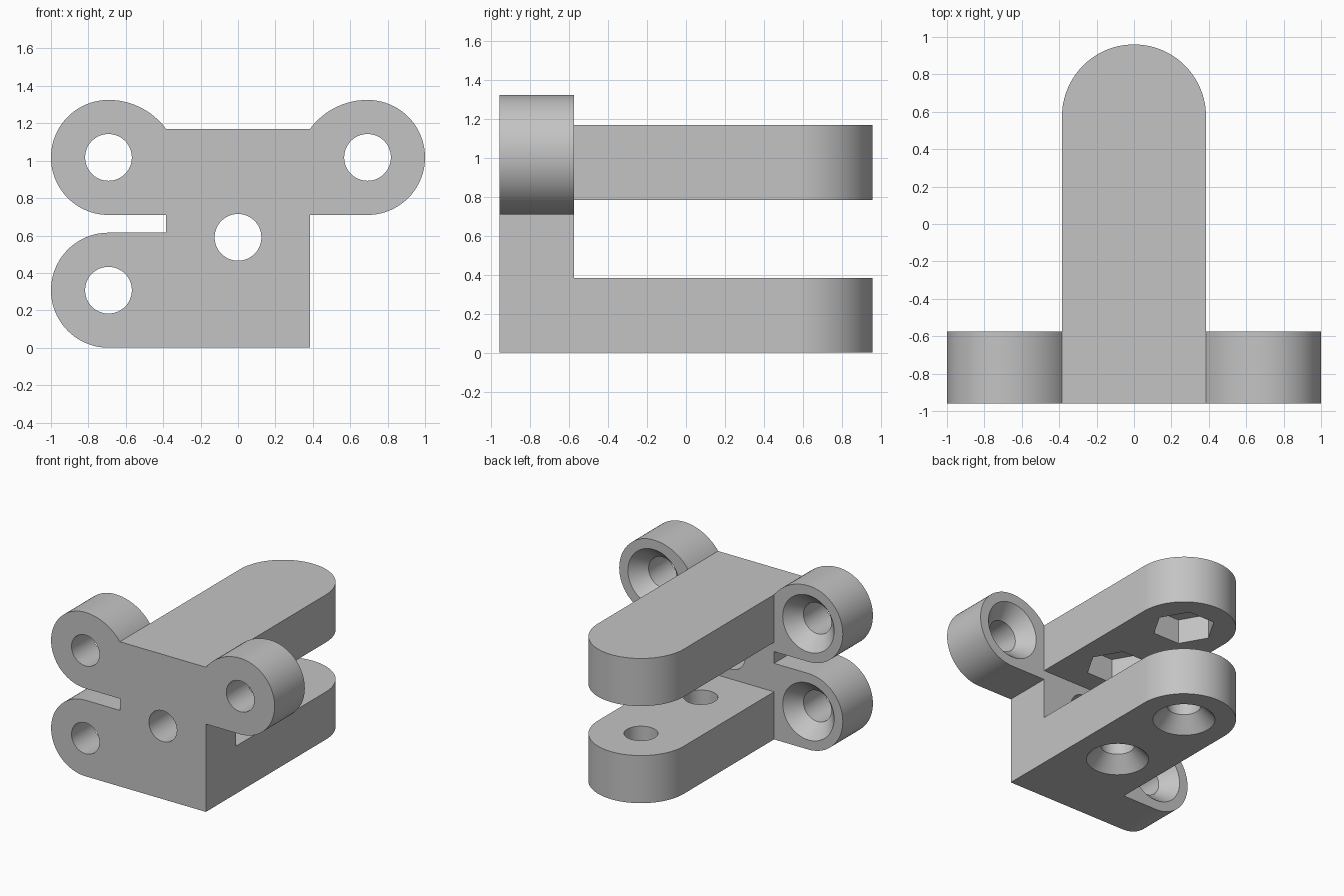
import bpy, bmesh
from math import radians, cos, sin
from mathutils import Vector

if "Cube" in bpy.data.objects:
    bpy.data.objects.remove(bpy.data.objects["Cube"])

HALF = 0.385       # half width of block and arms, also plate and arm thickness
LUG_R = 0.3075
LUG_X = 1 - LUG_R
LUG_TOP_Z = 1.0175
FRONT, BACK = -0.96, -0.575
TOP = 1.17
HOLE, SINK, SINK_DEPTH = 0.125, 0.23, 0.115

grey = bpy.data.materials.new("plain grey")
grey.use_nodes = True
grey.diffuse_color = (0.55, 0.55, 0.55, 1)
grey.node_tree.nodes["Principled BSDF"].inputs["Base Color"].default_value = (0.55, 0.55, 0.55, 1)


def arc(cx, cy, r, start, end, n):
    """Points on an arc, angles in degrees."""
    angles = [radians(start + (end - start) * i / n) for i in range(n + 1)]
    return [(cx + r * cos(a), cy + r * sin(a)) for a in angles]


def loft(name, rings):
    """Closed solid through rings that have equal point counts."""
    bm = bmesh.new()
    loops = [[bm.verts.new(p) for p in ring] for ring in rings]
    for a, b in zip(loops, loops[1:]):
        for i in range(len(a)):
            j = (i + 1) % len(a)
            bm.faces.new((a[i], a[j], b[j], b[i]))
    bm.faces.new(loops[0])
    bm.faces.new(loops[-1])
    bmesh.ops.recalc_face_normals(bm, faces=bm.faces)
    mesh = bpy.data.meshes.new(name)
    bm.to_mesh(mesh)
    bm.free()
    mesh.materials.append(grey)
    obj = bpy.data.objects.new(name, mesh)
    bpy.context.collection.objects.link(obj)
    return obj


def bore(name, centre, axis, stations, sides=48):
    """Cutter along an axis; stations are (position, radius)."""
    rings = []
    for pos, r in stations:
        ring = arc(centre[0], centre[1], r, 0, 360, sides)[:-1]
        rings.append([Vector((u, pos, v)) if axis == "Y" else Vector((u, v, pos)) for u, v in ring])
    return loft(name, rings)


def combine(target, tool, operation):
    mod = target.modifiers.new(operation.lower(), "BOOLEAN")
    mod.operation = operation
    mod.solver = "EXACT"
    mod.object = tool
    bpy.context.view_layer.objects.active = target
    bpy.ops.object.modifier_apply(modifier=mod.name)
    bpy.data.objects.remove(tool)


# Front plate: block with two upper lugs and one lower lug
blend_r = 0.383
upper_lug = arc(LUG_X, LUG_TOP_Z, LUG_R, -90, 90, 40)
upper_lug += arc(LUG_X, LUG_TOP_Z + LUG_R - blend_r, blend_r, 90, 143.4, 12)[1:-1]
right_side = [(HALF, LUG_TOP_Z - LUG_R)] + upper_lug + [(HALF, TOP)]
left_side = [(-x, z) for x, z in reversed(right_side)]
lower_lug = [(-HALF, 2 * LUG_R)] + arc(-LUG_X, LUG_R, LUG_R, 90, 270, 40)
outline = [(HALF, 0)] + right_side + left_side + lower_lug
bracket = loft("clevis_bracket", [[Vector((x, y, z)) for x, z in outline] for y in (FRONT, BACK)])

# Two round-ended arms
arm = [(HALF, BACK - 0.1)] + arc(0, -BACK, HALF, 0, 180, 48) + [(-HALF, BACK - 0.1)]
for name, low in (("lower_arm", 0), ("upper_arm", TOP - HALF)):
    part = loft(name, [[Vector((x, y, z)) for x, y in arm] for z in (low, low + HALF)])
    combine(bracket, part, "UNION")

# Lug holes, countersunk from the back
for centre in ((LUG_X, LUG_TOP_Z), (-LUG_X, LUG_TOP_Z), (-LUG_X, LUG_R)):
    cutter = bore("lug_hole", centre, "Y", [(FRONT - 0.1, HOLE), (BACK - SINK_DEPTH, HOLE),
                                            (BACK, SINK), (BACK + 0.05, SINK)])
    combine(bracket, cutter, "DIFFERENCE")

# Plain hole through the middle of the plate
combine(bracket, bore("centre_hole", (0, 0.59), "Y", [(FRONT - 0.1, HOLE), (BACK + 0.1, HOLE)]), "DIFFERENCE")

# Arm holes countersunk from below, with hexagonal nut pockets above them
for y in (-0.19, 0.575):
    cutter = bore("arm_hole", (0, y), "Z", [(-0.05, SINK), (0, SINK), (SINK_DEPTH, HOLE), (HALF + 0.1, HOLE)])
    combine(bracket, cutter, "DIFFERENCE")
    pocket = bore("nut_pocket", (0, y), "Z", [(TOP - HALF - 0.1, 0.235), (TOP - HALF + 0.2, 0.235)], 6)
    combine(bracket, pocket, "DIFFERENCE")

# Smooth curved walls, keep edges sharp
bpy.ops.object.select_all(action="DESELECT")
bracket.select_set(True)
bpy.context.view_layer.objects.active = bracket
bpy.ops.object.shade_smooth_by_angle(angle=radians(25))
